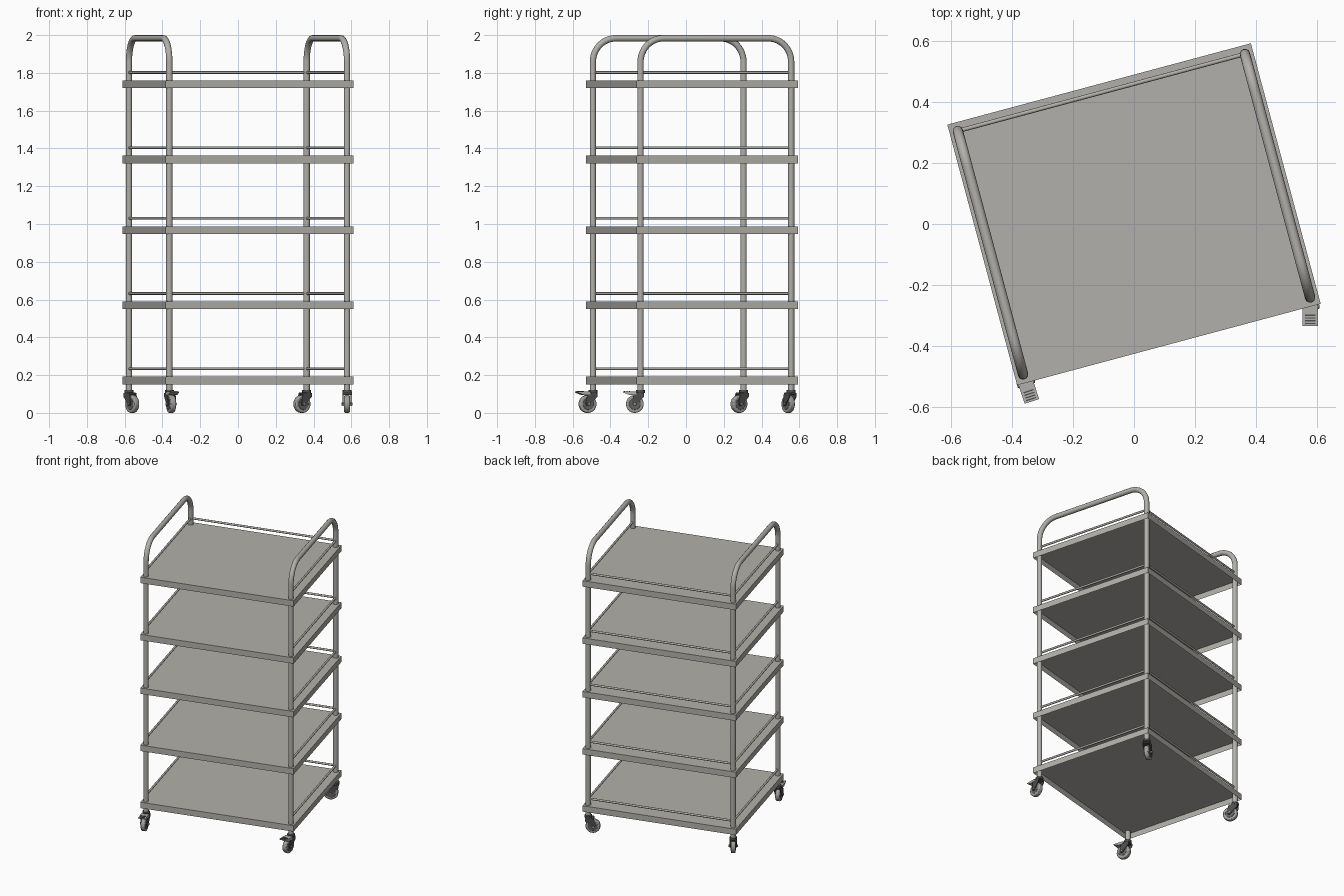
import bpy, bmesh, math
from mathutils import Matrix, Vector

if "Cube" in bpy.data.objects:
    bpy.data.objects.remove(bpy.data.objects["Cube"])

def mat(name, r, g, b):
    m = bpy.data.materials.new(name)
    m.diffuse_color = (r, g, b, 1)
    m.use_nodes = True
    m.node_tree.nodes["Principled BSDF"].inputs["Base Color"].default_value = m.diffuse_color
    return m

STEEL = mat("brushed steel", 0.45, 0.435, 0.405)
DARK = mat("dark fork plastic", 0.075, 0.075, 0.08)
TYRE = mat("grey rubber", 0.36, 0.355, 0.33)
HUB = mat("hub grey", 0.12, 0.12, 0.12)

# whole trolley is turned 15 degrees
TURN = Matrix.Translation((0, 0.032, 0)) @ Matrix.Rotation(math.radians(15), 4, 'Z')
PU, PV = 0.487, 0.413       # post positions
SHELVES = [0.151, 0.549, 0.947, 1.321, 1.719]

def finish(ob, m, world, bevel=0):
    ob.data.materials.clear()
    ob.data.materials.append(m)
    ob.matrix_world = world
    if bevel:
        b = ob.modifiers.new("bevel", 'BEVEL')
        b.width, b.segments = bevel, 2
    bpy.ops.object.select_all(action='DESELECT')
    ob.select_set(True)
    bpy.context.view_layer.objects.active = ob
    bpy.ops.object.shade_smooth_by_angle(angle=math.radians(35))
    return ob

def from_bm(name, bm, m, world, bevel=0):
    me = bpy.data.meshes.new(name)
    bm.to_mesh(me)
    bm.free()
    ob = bpy.data.objects.new(name, me)
    bpy.context.collection.objects.link(ob)
    return finish(ob, m, world, bevel)

def box(name, c, s, m, world, bevel=0):
    bm = bmesh.new()
    bmesh.ops.create_cube(bm, size=1, matrix=Matrix.Translation(c) @ Matrix.Diagonal((*s, 1)))
    return from_bm(name, bm, m, world, bevel)

def shelf(name, z):
    # sheet-metal panel with folded-down rim, open underneath
    bm = bmesh.new()
    bmesh.ops.create_cube(bm, size=1, matrix=Matrix.Translation((0, 0, z + 0.0205))
                          @ Matrix.Diagonal((1.03, 0.884, 0.041, 1)))
    bm.faces.ensure_lookup_table()
    bottom = min(bm.faces, key=lambda f: f.calc_center_median().z)
    bmesh.ops.inset_region(bm, faces=[bottom], thickness=0.004)
    bmesh.ops.translate(bm, vec=(0, 0, 0.037), verts=bottom.verts)
    return from_bm(name, bm, STEEL, TURN)

def cyl(name, c, r, h, m, world, axis='Z', bevel=0):
    rot = Matrix.Rotation(math.pi / 2, 4, 'Y') if axis == 'X' else Matrix()
    bm = bmesh.new()
    bmesh.ops.create_cone(bm, cap_ends=True, segments=32, radius1=r, radius2=r,
                          depth=h, matrix=Matrix.Translation(c) @ rot)
    return from_bm(name, bm, m, world, bevel)

def prism(name, outline, x0, x1, m, world):
    # side profile (y, z) extruded along x
    bm = bmesh.new()
    f = bm.faces.new([bm.verts.new((x0, y, z)) for y, z in outline])
    ext = bmesh.ops.extrude_face_region(bm, geom=[f])
    bmesh.ops.translate(bm, vec=(x1 - x0, 0, 0),
                        verts=[g for g in ext["geom"] if isinstance(g, bmesh.types.BMVert)])
    bmesh.ops.recalc_face_normals(bm, faces=bm.faces)
    return from_bm(name, bm, m, world)

def tube(name, pts, r, m, world):
    cu = bpy.data.curves.new(name, 'CURVE')
    cu.dimensions = '3D'
    cu.bevel_depth, cu.bevel_resolution, cu.use_fill_caps = r, 4, True
    sp = cu.splines.new('POLY')
    sp.points.add(len(pts) - 1)
    for p, q in zip(sp.points, pts):
        p.co = (*q, 1)
    ob = bpy.data.objects.new(name, cu)
    bpy.context.collection.objects.link(ob)
    bpy.ops.object.select_all(action='DESELECT')
    ob.select_set(True)
    bpy.context.view_layer.objects.active = ob
    bpy.ops.object.convert(target='MESH')
    return finish(bpy.context.object, m, world)

# shelves with guard rails on the back and both sides
for i, z in enumerate(SHELVES):
    shelf(f"shelf_{i}", z)
    h = z + 0.083
    tube(f"back_rail_{i}", [(-PU, PV, h), (PU, PV, h)], 0.007, STEEL, TURN)
    for s, side in ((-1, "left"), (1, "right")):
        tube(f"{side}_rail_{i}", [(s * PU, -PV, h), (s * PU, PV, h)], 0.007, STEEL, TURN)

# posts joined by a rounded handle at each side
R, TOP = 0.125, 1.983
arc = [(PV - R + R * math.cos(a), TOP - R + R * math.sin(a))
       for a in (math.pi / 2 * k / 12 for k in range(13))]
half = [(PV, 0.12)] + arc
profile = half + [(-y, z) for y, z in reversed(half)]
for s, side in ((-1, "left"), (1, "right")):
    tube(f"{side}_post_handle", [(s * PU, y, z) for y, z in profile], 0.017, STEEL, TURN)

# swivel casters, each trailing along its local -y
def caster(name, u, v, angle, brake):
    p = TURN @ Vector((u, v, 0))
    w = Matrix.Translation(p) @ Matrix.Rotation(math.radians(angle), 4, 'Z')
    off, rad = -0.03, 0.047
    cyl(name + "_swivel", (0, 0, 0.113), 0.024, 0.018, DARK, w, bevel=0.003)
    box(name + "_fork_crown", (0, -0.012, 0.101), (0.044, 0.05, 0.012), DARK, w, 0.003)
    cheek = [(0.018, 0.105), (-0.036, 0.105), (-0.047, 0.05), (-0.04, 0.036),
             (-0.026, 0.036), (-0.012, 0.055), (0.018, 0.085)]
    for s, side in ((-1, "left"), (1, "right")):
        prism(f"{name}_{side}_fork_cheek", cheek, s * 0.018, s * 0.023, DARK, w)
    cyl(name + "_tyre", (0, off, rad), rad, 0.03, TYRE, w, 'X', 0.006)
    cyl(name + "_hub", (0, off, rad), 0.031, 0.033, HUB, w, 'X', 0.002)
    cyl(name + "_axle", (0, off, rad), 0.008, 0.06, TYRE, w, 'X', 0.002)
    if brake:
        # wedge pedal with grip ribs
        pedal = [(-0.093, 0.113), (-0.02, 0.113), (-0.02, 0.098), (-0.055, 0.094), (-0.091, 0.107)]
        prism(name + "_brake_pedal", pedal, -0.025, 0.025, STEEL, w)
        for k in range(4):
            box(f"{name}_pedal_grip_{k}", (0, -0.058 - 0.009 * k, 0.1135), (0.034, 0.004, 0.003),
                DARK, w)

caster("front_left_caster", -PU, -PV, 18, True)
caster("front_right_caster", PU, -PV, 0, True)
caster("back_left_caster", -PU, PV, 35, False)
caster("back_right_caster", PU, PV, -58, False)
